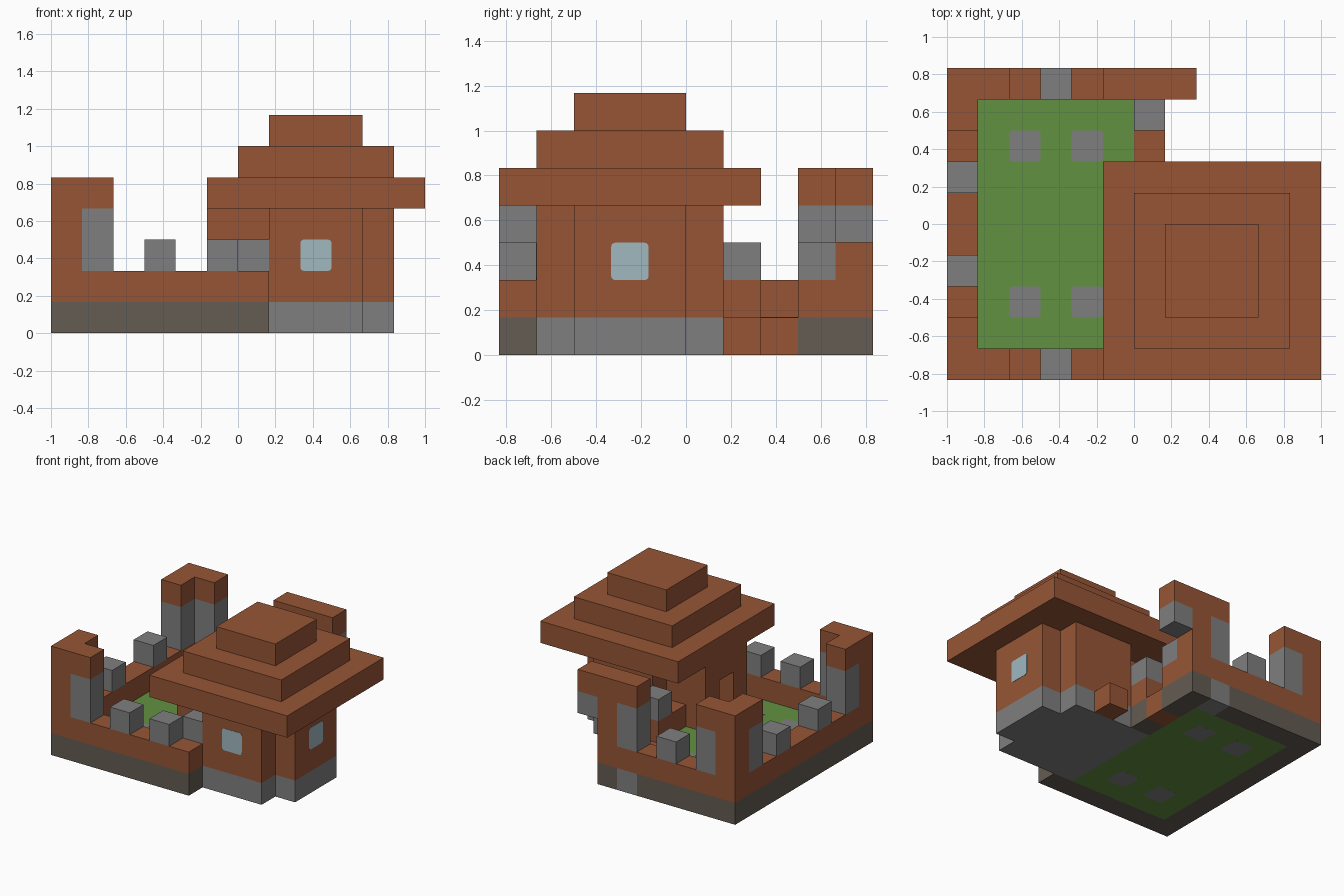
import bpy, bmesh
from mathutils import Vector, Matrix

U = 1 / 6                      # one block
ORIGIN = Vector((-1, -5 * U, 0))

if "Cube" in bpy.data.objects:
    bpy.data.objects.remove(bpy.data.objects["Cube"])


def material(name, rgb):
    m = bpy.data.materials.new(name)
    m.use_nodes = True
    m.diffuse_color = (*rgb, 1)
    m.node_tree.nodes["Principled BSDF"].inputs["Base Color"].default_value = (*rgb, 1)
    return m


BROWN = material("brown clay", (0.305, 0.091, 0.036))
GREY = material("grey stone", (0.212, 0.212, 0.212))
DARK = material("dark stone", (0.125, 0.107, 0.084))
GREEN = material("grass green", (0.122, 0.283, 0.053))
GLASS = material("pale glass", (0.35, 0.48, 0.53))


def finish(name, bm, mat):
    me = bpy.data.meshes.new(name)
    bm.to_mesh(me)
    bm.free()
    me.materials.append(mat)
    ob = bpy.data.objects.new(name, me)
    bpy.context.collection.objects.link(ob)
    return ob


def box(name, mat, x, y, z):
    """Box spanning ranges of blocks; a single number means one block."""
    spans = [s if isinstance(s, tuple) else (s, s + 1) for s in (x, y, z)]
    lo = Vector([s[0] for s in spans]) * U
    hi = Vector([s[1] for s in spans]) * U
    bm = bmesh.new()
    bmesh.ops.create_cube(bm, size=1)
    bmesh.ops.scale(bm, vec=hi - lo, verts=bm.verts)
    bmesh.ops.translate(bm, vec=(lo + hi) / 2 + ORIGIN, verts=bm.verts)
    return finish(name, bm, mat)


def plate(name, mat, centre, normal):
    """Thin one-block plate with rounded corners."""
    bm = bmesh.new()
    bmesh.ops.create_cube(bm, size=1)
    bmesh.ops.scale(bm, vec=(U, U, 0.004), verts=bm.verts)
    upright = [e for e in bm.edges
               if abs(e.verts[0].co.z - e.verts[1].co.z) > 0.001]
    bmesh.ops.bevel(bm, geom=upright, offset=0.018, segments=3,
                    profile=0.5, affect='EDGES')
    turn = Vector((0, 0, 1)).rotation_difference(Vector(normal)).to_matrix()
    pos = Vector(centre) * U + ORIGIN
    bm.transform(Matrix.Translation(pos) @ turn.to_4x4())
    return finish(name, bm, mat)


# Courtyard lawn with paving stones
box("lawn", GREEN, (1, 6), (1, 9), 0)
for i in (2, 4):
    for j in (2, 7):
        plate("paving_stone", GREY, (i + .5, j + .5, 1), (0, 0, 1))
        plate("paving_underside", GREY, (i + .5, j + .5, 0.011), (0, 0, 1))

# Courtyard walls on a dark footing
for side, x, y in (("front", (0, 7), 0), ("left", 0, (1, 9)),
                   ("back", (0, 7), 9), ("gate", 6, 8), ("gate_inner", 6, 6)):
    if side == "back":
        box("back_footing_a", DARK, (0, 5), y, 0)
        box("back_drain_stone", GREY, 5, y, 0)
        box("back_footing_b", DARK, 6, y, 0)
    else:
        box(side + "_footing", DARK, x, y, 0)
    box(side + "_wall", BROWN, x, y, 1)

# Battlement blocks
for i, j in ((3, 0), (5, 0), (0, 3), (0, 6), (3, 9), (6, 8), (6, 6), (6, 1)):
    box("battlement", GREY, i, j, 2)

# Corner turrets: brown post, two grey pillars, brown L-shaped cap
for side, j, inner in (("front", 0, 1), ("back", 9, 8)):
    box(side + "_turret_post", BROWN, 0, j, (2, 4))
    box(side + "_turret_pillar_a", GREY, 1, j, (2, 4))
    box(side + "_turret_pillar_b", GREY, 0, inner, (2, 4))
    box(side + "_turret_cap_a", BROWN, (0, 2), j, 4)
    box(side + "_turret_cap_b", BROWN, 0, inner, 4)

# Gate turret with an overhanging end
box("gate_turret_pillar", GREY, 5, 9, (2, 4))
box("gate_turret_post", BROWN, 6, 9, (2, 4))
box("gate_turret_corbel", GREY, 7, 9, 3)
box("gate_turret_cap", BROWN, (5, 8), 9, 4)

# Steps
box("gate_step", BROWN, 6, 7, 0)
box("back_step", BROWN, 8, 6, 0)

# House: grey plinth, brown walls around a hollow room
box("plinth_middle", GREY, (6, 11), (2, 5), 0)
for side, j in (("front", 1), ("back", 5)):
    box(side + "_plinth", GREY, (6, 10), j, 0)
    box(side + "_house_wall", BROWN, (7, 10), j, (1, 4))
    box(side + "_link_wall", BROWN, 6, j, 1)
box("side_house_wall", BROWN, 10, (2, 5), (1, 4))
for j in (2, 4):
    box("porch_wall", BROWN, (5, 7), j, (1, 4))
box("porch_lintel", BROWN, (5, 7), 3, 3)

# Windows
plate("front_window", GLASS, (8.5, 1, 2.5), (0, -1, 0))
plate("side_window", GLASS, (11, 3.5, 2.5), (1, 0, 0))

# Stepped roof
for tier in range(3):
    box("roof_tier", BROWN, (5 + tier, 12 - tier), (tier, 7 - tier), 4 + tier)
